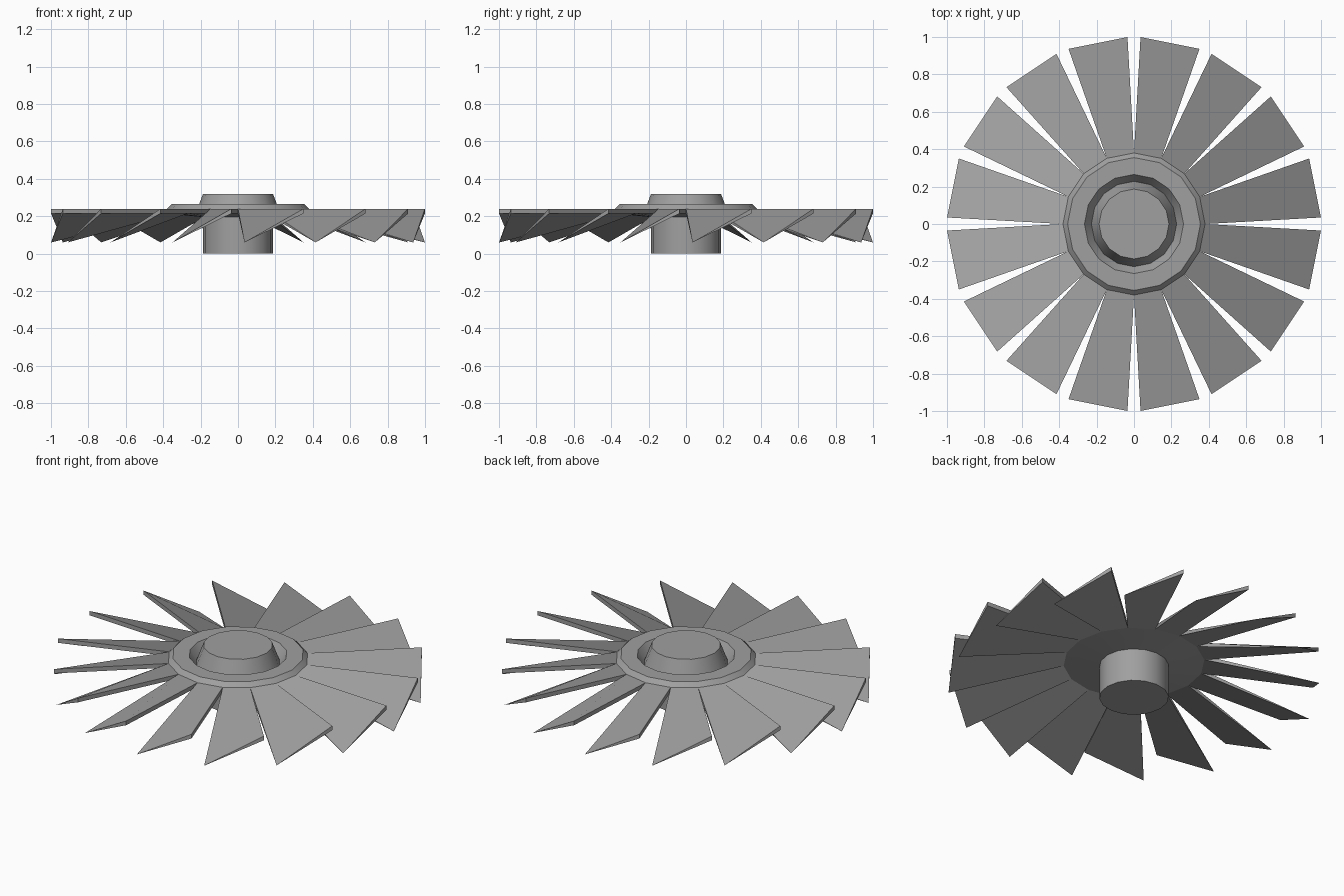
import bpy
import bmesh
from math import sin, cos, pi, radians

cube = bpy.data.objects.get("Cube")
if cube:
    bpy.data.objects.remove(cube, do_unlink=True)

SIDES = 16
STEP = 2 * pi / SIDES
RIM, RIM_TOP, RIM_LOW = 0.38, 0.24, 0.215

metal = bpy.data.materials.new("grey metal")
metal.use_nodes = True
GREY = (0.35, 0.35, 0.35, 1)
metal.diffuse_color = GREY
metal.node_tree.nodes["Principled BSDF"].inputs["Base Color"].default_value = GREY


def finish(name, bm):
    """Turn a bmesh into a named object with sharp-edged smooth shading."""
    bmesh.ops.recalc_face_normals(bm, faces=bm.faces[:])
    mesh = bpy.data.meshes.new(name)
    bm.to_mesh(mesh)
    bm.free()
    mesh.materials.append(metal)
    obj = bpy.data.objects.new(name, mesh)
    bpy.context.collection.objects.link(obj)
    bpy.ops.object.select_all(action="DESELECT")
    obj.select_set(True)
    bpy.context.view_layer.objects.active = obj
    bpy.ops.object.shade_smooth_by_angle(angle=radians(25))
    return obj


def polar(radius, angle, z):
    return (radius * cos(angle), radius * sin(angle), z)


def lathe(name, profile):
    """Revolve a (radius, height) profile, capping both ends."""
    bm = bmesh.new()
    rings = [[bm.verts.new(polar(r, i * STEP, z)) for i in range(SIDES)]
             for r, z in profile]
    for low, high in zip(rings, rings[1:]):
        for i in range(SIDES):
            j = (i + 1) % SIDES
            bm.faces.new((low[i], low[j], high[j], high[i]))
    bm.faces.new(rings[0])
    bm.faces.new(rings[-1])
    return finish(name, bm)


# Hub: shaft, sloped underside, bevelled rim, groove and raised cap
lathe("hub", [(0.187, 0), (0.187, 0.195), (RIM, RIM_LOW), (RIM, RIM_TOP),
              (0.355, 0.265), (0.265, 0.265), (0.228, 0.21), (0.187, 0.32)])


def add_blade(bm, start):
    """Twisted wedge: flat at the rim, falling to a sharp low corner at the tip."""
    near, far = start + radians(2), start + STEP - radians(2)
    top = [polar(RIM, start, RIM_TOP), polar(RIM, start + STEP, RIM_TOP),
           polar(1, far, RIM_TOP)]
    bottom = [(x, y, RIM_LOW) for x, y, z in top]
    t0, t1, t2 = [bm.verts.new(p) for p in top]
    b0, b1, b2 = [bm.verts.new(p) for p in bottom]
    tip = bm.verts.new(polar(1, near, 0.06))
    for face in ((t0, tip, t2, t1), (b0, b1, b2, tip), (t1, t2, b2, b1),
                 (t0, b0, tip), (tip, b2, t2), (t0, t1, b1, b0)):
        bm.faces.new(face)


# Ring of blades, one on each side of the rim
blades = bmesh.new()
for k in range(SIDES):
    add_blade(blades, k * STEP)
finish("fan_blades", blades)
